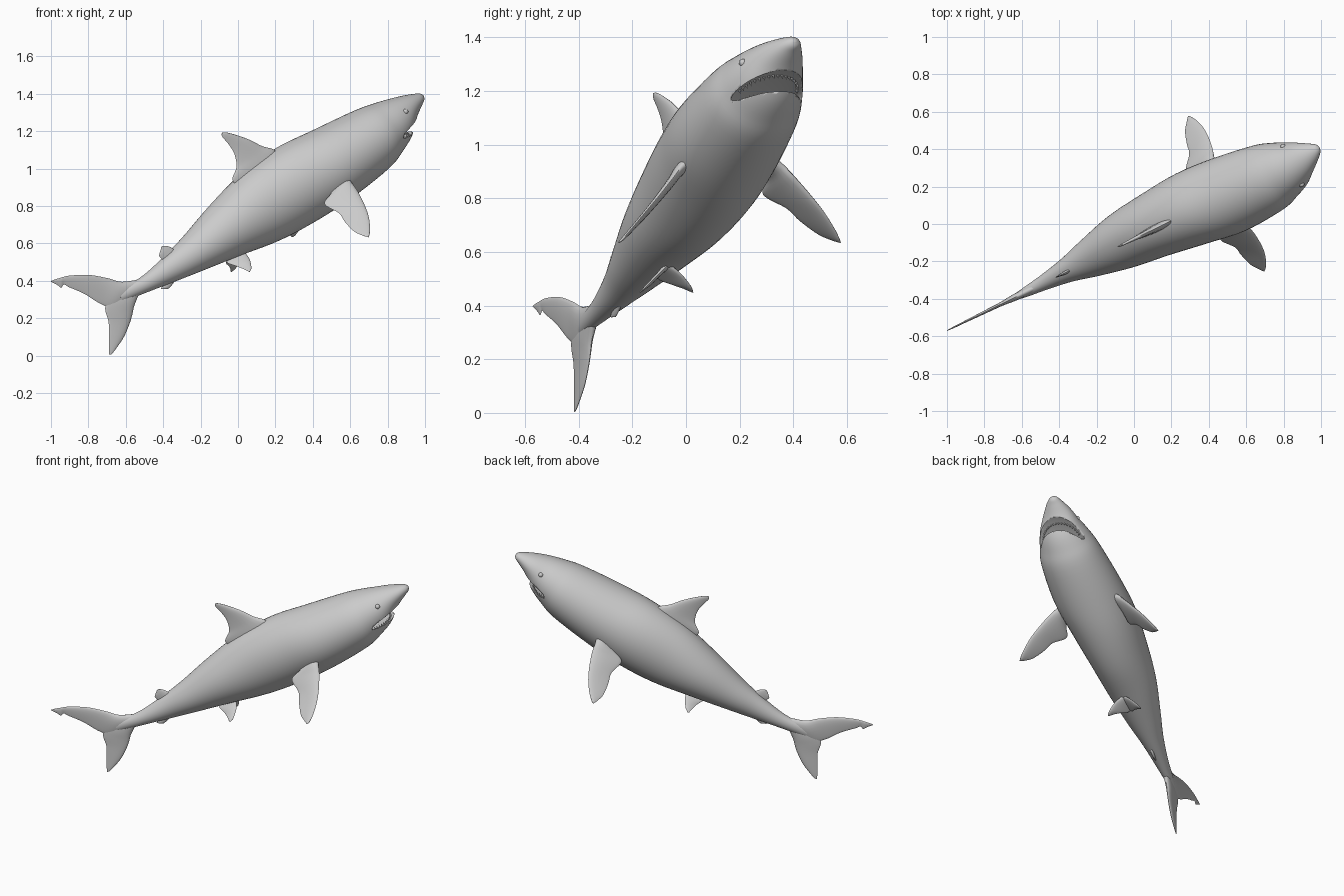
import bpy, bmesh, math
from mathutils import Vector, Matrix

if "Cube" in bpy.data.objects:
    bpy.data.objects.remove(bpy.data.objects["Cube"])

YAW, PITCH = math.atan(0.49), math.radians(29.5)
FWD = Vector((math.cos(YAW), math.sin(YAW), 0))
SIDE = Vector((-math.sin(YAW), math.cos(YAW), 0))
ORIGIN = Vector((0, -0.08, 0.73))
AX = FWD * math.cos(PITCH) + Vector((0, 0, math.sin(PITCH)))
UP = AX.cross(SIDE)
BODY = Matrix.Translation(ORIGIN) @ Matrix((AX, SIDE, UP)).transposed().to_4x4()


def smooth(rows, n):
    """Catmull-Rom interpolation through rows of numbers."""
    out = []
    for i in range(len(rows) - 1):
        a, b, c, d = (rows[max(i - 1, 0)], rows[i], rows[i + 1], rows[min(i + 2, len(rows) - 1)])
        for k in range(n):
            t = k / n
            out.append([0.5 * (2 * q + (r - p) * t + (2 * p - 5 * q + 4 * r - s) * t * t
                        + (3 * q - p - 3 * r + s) * t ** 3) for p, q, r, s in zip(a, b, c, d)])
    return out + [list(rows[-1])]


def finish(name, bm, angle=50):
    bmesh.ops.recalc_face_normals(bm, faces=bm.faces)
    me = bpy.data.meshes.new(name)
    bm.to_mesh(me)
    bm.free()
    ob = bpy.data.objects.new(name, me)
    bpy.context.collection.objects.link(ob)
    bpy.ops.object.select_all(action='DESELECT')
    ob.select_set(True)
    bpy.context.view_layer.objects.active = ob
    bpy.ops.object.shade_smooth_by_angle(angle=math.radians(angle))
    return ob


def loft(name, rings):
    bm = bmesh.new()
    vs = [[bm.verts.new(p) for p in r] for r in rings]
    n = len(vs[0])
    for a, b in zip(vs, vs[1:]):
        for i in range(n):
            bm.faces.new((a[i], a[(i + 1) % n], b[(i + 1) % n], b[i]))
    bm.faces.new(vs[0])
    bm.faces.new(vs[-1])
    return finish(name, bm)


def fin(name, stations, normal=None, mirror=False):
    """Loft thin foil sections; each station is leading xyz, trailing xyz, half thickness."""
    rings = []
    rows = smooth(stations, 5)
    span = Vector(rows[-1][:3]) - Vector(rows[0][:3])
    n = normal or (Vector(rows[10][:3]) - Vector(rows[10][3:6])).cross(span).normalized()
    for r in rows:
        le, te, h = Vector(r[:3]), Vector(r[3:6]), r[6]
        ring = []
        for k in range(20):
            a = 2 * math.pi * k / 20
            c = (1 - math.cos(a)) / 2
            ring.append(le.lerp(te, c) + n * h * math.sin(a) * (1.25 - 0.8 * c))
        if mirror:
            ring = [p - 2 * SIDE * (p - ORIGIN).dot(SIDE) for p in ring]
        rings.append(ring)
    return loft(name, rings)


def mid_fin(name, stations):
    """Fin in the body's centre plane from (lead x, lead z, trail x, trail z, thickness)."""
    return fin(name, [(a, 0.49 * a - 0.08, b, c, 0.49 * c - 0.08, d, h)
                      for a, b, c, d, h in stations], SIDE)


# Body: distance along axis, top, bottom, half width, sideways offset
profile = [(-.82, .012, -.045, .016, 0), (-.75, .016, -.058, .027, 0), (-.63, .015, -.08, .042, .003),
           (-.47, .04, -.11, .068, .008), (-.31, .075, -.138, .106, .012), (-.08, .14, -.178, .153, .018),
           (.16, .195, -.222, .18, .018), (.40, .212, -.236, .205, .01), (.63, .192, -.226, .213, -.01),
           (.885, .165, -.196, .19, -.02), (1.0, .143, -.158, .16, -.02), (1.09, .12, -.115, .127, -.02),
           (1.17, .095, -.047, .09, -.012), (1.24, .068, -.008, .05, -.005),
           (1.272, .052, .008, .027, 0), (1.284, .036, .024, .008, 0)]
rings = []
for x, top, bot, w, off in smooth(profile, 5):
    ring = []
    for k in range(48):
        a = 2 * math.pi * k / 48
        ring.append(BODY @ Vector((x, off + w * math.cos(a),
                                   (top + bot) / 2 + (top - bot) / 2 * math.sin(a))))
    rings.append(ring)
body = loft("body", rings)

# Mouth cavity cut with a flattened ellipsoid
MC, MR = Vector((1.04, -.02, -.062)), Vector((.19, .15, .035))
bm = bmesh.new()
bmesh.ops.create_uvsphere(bm, u_segments=48, v_segments=24, radius=1,
                          matrix=BODY @ Matrix.Translation(MC) @ Matrix.Diagonal((*MR, 1)))
cutter = finish("mouth_cutter", bm)
cutter.hide_render = True
mod = body.modifiers.new("mouth", 'BOOLEAN')
mod.object, mod.operation, mod.solver = cutter, 'DIFFERENCE', 'EXACT'
bpy.context.view_layer.objects.active = body
bpy.ops.object.modifier_apply(modifier="mouth")
bpy.data.objects.remove(cutter)

# Teeth rows along both jaws
for name, sgn, x0, rx in (("upper_teeth", 1, 1.0, .13), ("lower_teeth", -1, .985, .105)):
    bm = bmesh.new()
    for i in range(19):
        a = math.radians(-76 + 152 * i / 18)
        x, y = x0 + rx * math.cos(a), .122 * math.sin(a)
        h = MR.z * math.sqrt(max(0, 1 - ((x - MC.x) / MR.x) ** 2 - (y / MR.y) ** 2))
        m = Matrix.Translation((x, MC.y + y, MC.z + sgn * (h - .006)))
        if sgn > 0:
            m = m @ Matrix.Rotation(math.pi, 4, 'X')
        bmesh.ops.create_cone(bm, cap_ends=True, segments=6, radius1=.007, radius2=0,
                              depth=.022, matrix=BODY @ m)
    finish(name, bm, 30)

# Eyes
for name, s in (("right_eye", -1), ("left_eye", 1)):
    bm = bmesh.new()
    bmesh.ops.create_uvsphere(bm, u_segments=20, v_segments=12, radius=.015,
                              matrix=BODY @ Matrix.Translation((1.095, -.02 + s * .112, .041)))
    finish(name, bm)

# Tail lobes
mid_fin("tail_upper_lobe", [
    (-.52, .41, -.56, .30, .022), (-.62, .395, -.66, .255, .02), (-.70, .415, -.735, .277, .012),
    (-.80, .432, -.82, .33, .009), (-.90, .428, -.905, .367, .006), (-.938, .42, -.93, .381, .005),
    (-.95, .416, -.945, .364, .005), (-.975, .409, -.965, .377, .004), (-1, .399, -.998, .394, .002)])
mid_fin("tail_lower_lobe", [
    (-.53, .33, -.60, .38, .02), (-.555, .265, -.69, .31, .017), (-.565, .22, -.71, .25, .013),
    (-.58, .17, -.692, .18, .010), (-.61, .10, -.69, .10, .008), (-.65, .04, -.69, .04, .005),
    (-.675, .008, -.688, .004, .002)])

# Dorsal and anal fins
mid_fin("dorsal_fin", [
    (.23, 1.05, .01, .90, .028), (.195, 1.10, -.03, .94, .022), (.13, 1.12, -.008, 1.01, .017),
    (.06, 1.155, -.02, 1.08, .013), (-.01, 1.18, -.05, 1.13, .009), (-.06, 1.193, -.08, 1.165, .006),
    (-.085, 1.192, -.088, 1.18, .002)])
mid_fin("second_dorsal_fin", [
    (-.33, .56, -.39, .50, .012), (-.36, .58, -.42, .53, .008), (-.385, .587, -.42, .545, .005),
    (-.405, .585, -.41, .578, .002)])
mid_fin("anal_fin", [
    (-.33, .41, -.38, .40, .012), (-.355, .375, -.41, .363, .007), (-.372, .358, -.407, .356, .003)])

# Paired fins, mirrored across the body's centre plane
pectoral = [(.57, .07, .98, .47, .04, .92, .026), (.605, -.005, .93, .50, -.04, .875, .022),
            (.64, -.045, .88, .462, -.085, .812, .017), (.675, -.10, .81, .54, -.125, .762, .013),
            (.697, -.15, .75, .572, -.165, .715, .010), (.706, -.20, .69, .62, -.215, .665, .008),
            (.704, -.235, .65, .665, -.24, .643, .006), (.698, -.252, .634, .69, -.252, .635, .002)]
pelvic = [(.03, -.06, .56, -.04, -.075, .54, .012), (.06, -.10, .52, -.06, -.115, .50, .009),
          (.07, -.135, .485, -.005, -.135, .477, .007), (.071, -.155, .465, .03, -.155, .463, .005),
          (.064, -.172, .449, .055, -.172, .45, .002)]
for side, flip in (("right", False), ("left", True)):
    fin(side + "_pectoral_fin", pectoral, mirror=flip)
    fin(side + "_pelvic_fin", pelvic, mirror=flip)
